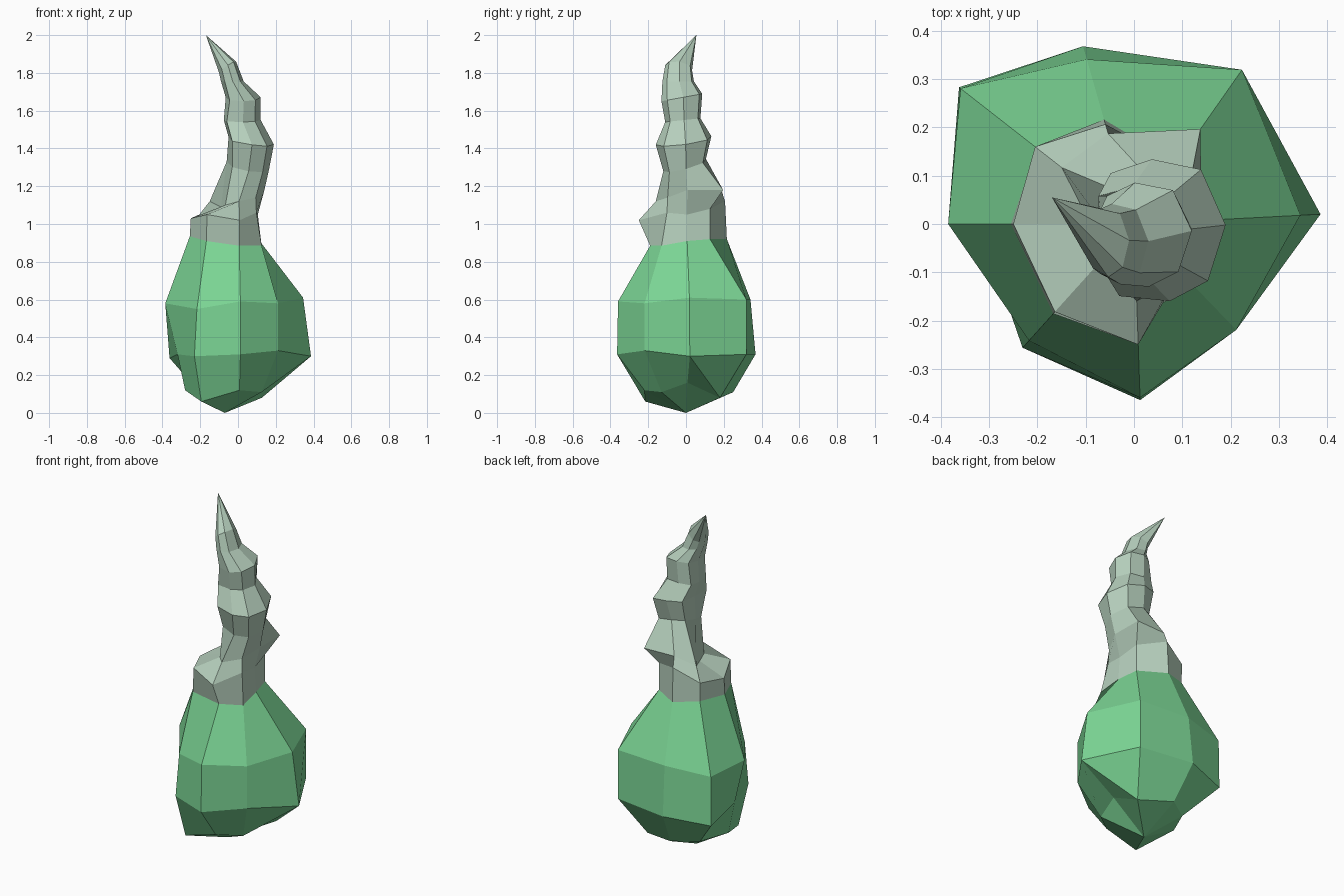
import bpy, bmesh, math

if "Cube" in bpy.data.objects:
    bpy.data.objects.remove(bpy.data.objects["Cube"])

ANGLES = [math.radians(a) for a in (3, 55, 106, 142, 180, 228, 272, 314)]


def material(name, rgb):
    m = bpy.data.materials.new(name)
    m.diffuse_color = (*rgb, 1)
    m.use_nodes = True
    m.node_tree.nodes["Principled BSDF"].inputs["Base Color"].default_value = m.diffuse_color
    return m


def polar_ring(radii, heights):
    """Irregular eight-sided ring around the z axis."""
    return [(r * math.cos(a), r * math.sin(a), z)
            for a, r, z in zip(ANGLES, radii, heights)]


def box_ring(x0, x1, y0, y1, z, tilt_x=0, tilt_y=0, corner=1.0):
    """Tilted ring filling the x and y limits; corner pushes out the left corners."""
    ring = []
    for i, a in enumerate(ANGLES):
        c, s = math.cos(a), math.sin(a)
        k = corner if i in (3, 5) else 1.0
        ring.append(((x0 + x1) / 2 + k * c * (x1 - x0) / 2,
                     (y0 + y1) / 2 + k * s * (y1 - y0) / 2,
                     z + tilt_x * c + tilt_y * s))
    return ring


def loft(name, rings, mat, bottom=None, top=None, split=None):
    """Skin the rings with flat faces, closing to a point where given.
    split names one (row, column) quad to cut along its rising-left diagonal."""
    bm = bmesh.new()
    loops = [[bm.verts.new(p) for p in ring] for ring in rings]
    n = len(ANGLES)
    for k, (lo, hi) in enumerate(zip(loops, loops[1:])):
        for i in range(n):
            j = (i + 1) % n
            if (k, i) == split:
                bm.faces.new((lo[i], lo[j], hi[i]))
                bm.faces.new((lo[j], hi[j], hi[i]))
            else:
                bm.faces.new((lo[i], lo[j], hi[j], hi[i]))
    for point, loop, step in ((bottom, loops[0], -1), (top, loops[-1], 1)):
        if point:
            v = bm.verts.new(point)
            for i in range(n):
                a, b = loop[i], loop[(i + 1) % n]
                bm.faces.new((a, b, v) if step > 0 else (b, a, v))
    mesh = bpy.data.meshes.new(name)
    bm.to_mesh(mesh)
    bm.free()
    mesh.materials.append(mat)
    obj = bpy.data.objects.new(name, mesh)
    bpy.context.collection.objects.link(obj)
    return obj


green = material("leaf green", (0.20, 0.67, 0.30))
grey = material("pale grey green", (0.47, 0.63, 0.51))

# bulb, with a dent low on its right side
neck = polar_ring((.115, .155, .225, .255, .255, .25, .19, .18),
                  (.91, .92, .92, .94, .935, .91, .885, .885))
loft("bulb", [
    polar_ring((.15, .22, .26, .26, .28, .29, .22, .18),
               (.16, .08, .11, .11, .12, .06, .12, .11)),
    polar_ring((.387, .39, .383, .46, .32, .345, .365, .305),
               (.30, .31, .31, .29, .31, .30, .31, .33)),
    polar_ring((.345, .39, .355, .456, .385, .325, .36, .305),
               (.61, .60, .60, .58, .58, .55, .59, .58)),
    neck], green, bottom=(-.07, 0, 0), split=(0, 0))

# twisting stem with a ledge and a back spur at its foot
loft("stem", [
    neck,
    polar_ring((.105, .155, .215, .26, .25, .245, .25, .14),
               (1.05, 1.08, 1.12, 1.05, 1.03, 1.05, 1.02, 1.06)),
    polar_ring((.14, .24, .195, .19, .09, .10, .16, .135),
               (1.18, 1.18, 1.18, 1.12, 1.09, 1.10, 1.12, 1.14)),
    box_ring(-.06, .165, -.12, .11, 1.31, -.02, .03, 1.1),
    box_ring(-.05, .19, -.16, .14, 1.44, -.02, .02, 1.25),
    box_ring(-.075, .12, -.11, .08, 1.55, 0, .01, 1.25),
    box_ring(-.065, .12, -.13, .09, 1.67, 0, .02, 1.15),
    box_ring(-.09, .03, -.125, .045, 1.755, 0, 0),
    box_ring(-.10, -.01, -.11, .035, 1.83, .03, -.01),
], grey, top=(-.17, .055, 2.0))
